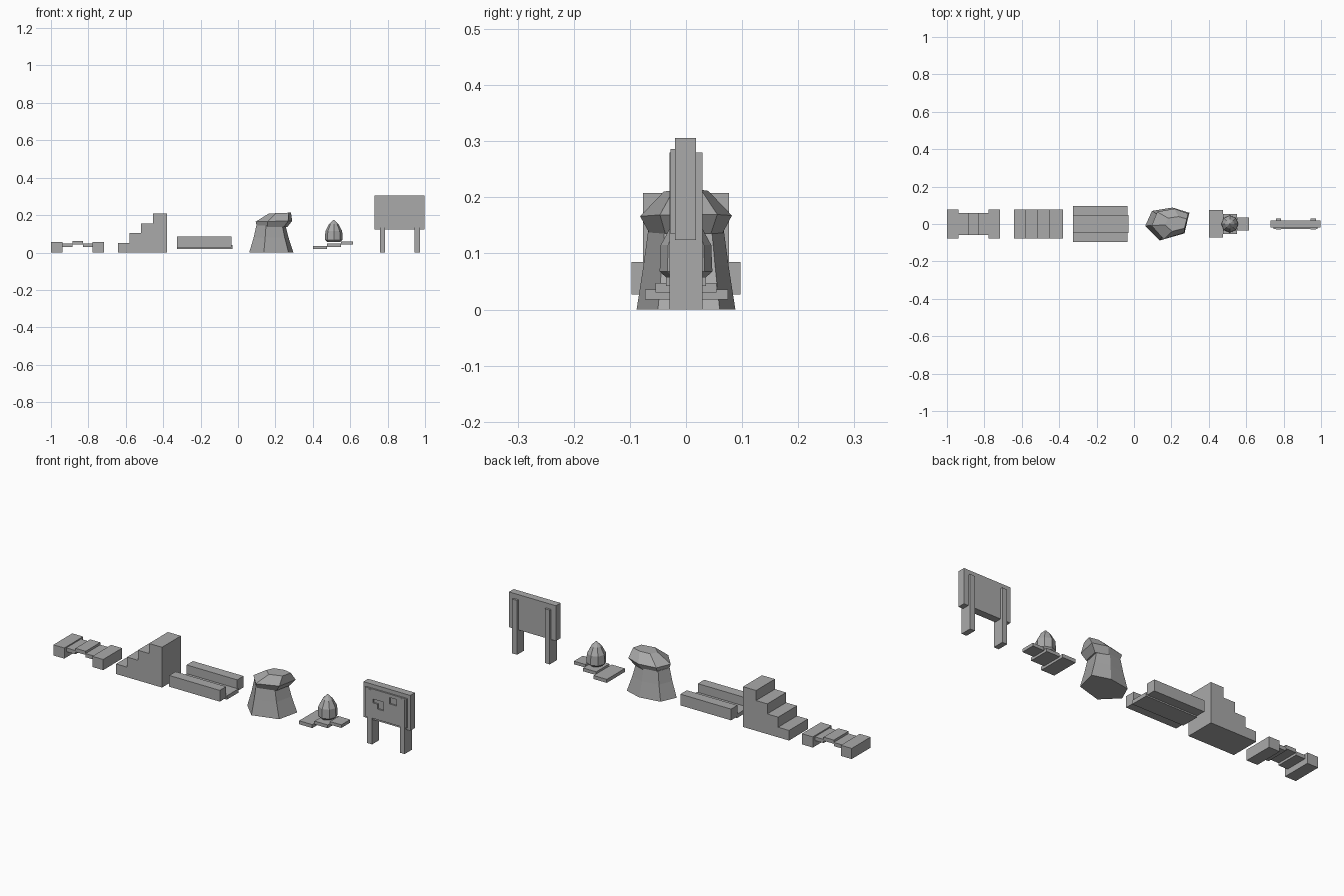
import bpy, bmesh, math
from mathutils import Vector

cube = bpy.data.objects.get("Cube")
if cube:
    bpy.data.objects.remove(cube, do_unlink=True)

stone = bpy.data.materials.new("stone_grey")
stone.use_nodes = True
GREY = (0.4, 0.4, 0.4, 1)
stone.diffuse_color = GREY
stone.node_tree.nodes["Principled BSDF"].inputs["Base Color"].default_value = GREY


def finish(name, bm):
    bmesh.ops.recalc_face_normals(bm, faces=bm.faces)
    mesh = bpy.data.meshes.new(name)
    bm.to_mesh(mesh)
    bm.free()
    mesh.materials.append(stone)
    obj = bpy.data.objects.new(name, mesh)
    bpy.context.collection.objects.link(obj)
    return obj


def box(name, x0, x1, y0, y1, z0, z1):
    bm = bmesh.new()
    bmesh.ops.create_cube(bm, size=1)
    for v in bm.verts:
        v.co = Vector((x0 + (v.co.x + .5) * (x1 - x0),
                       y0 + (v.co.y + .5) * (y1 - y0),
                       z0 + (v.co.z + .5) * (z1 - z0)))
    return finish(name, bm)


def loft(name, rings):
    """Skin a stack of rings with equal point counts and cap both ends."""
    bm = bmesh.new()
    loops = [[bm.verts.new(p) for p in ring] for ring in rings]
    n = len(loops[0])
    for a, b in zip(loops, loops[1:]):
        for i in range(n):
            j = (i + 1) % n
            bm.faces.new((a[i], a[j], b[j], b[i]))
    bm.faces.new(loops[0][::-1])
    bm.faces.new(loops[-1])
    return finish(name, bm)


# Small bridge: two end blocks and an arched run of planks
box("bridge_right_block", -1, -.938, -.077, .077, 0, .055)
box("bridge_left_block", -.778, -.716, -.077, .077, 0, .055)
box("bridge_right_plank", -.938, -.886, -.06, .06, .03, .049)
box("bridge_middle_plank", -.886, -.828, -.06, .06, .042, .061)
box("bridge_left_plank", -.828, -.778, -.06, .06, .03, .049)

# Solid staircase extruded from its stepped side profile
edges = [-.642, -.58, -.518, -.454, -.38]
profile = [(edges[0], 0)]
for i in range(4):
    z = .052 * (i + 1)
    profile += [(edges[i], z), (edges[i + 1], z)]
profile.append((edges[-1], 0))
loft("staircase", [[(x, y, z) for x, z in profile] for y in (-.077, .077)])

# Channel: floor between two side walls
box("channel_floor", -.325, -.03, -.048, .048, .02, .04)
for side, y0, y1 in (("front", -.097, -.045), ("back", .045, .097)):
    box(f"channel_{side}_wall", -.325, -.036, y0, y1, .027, .085)

# Faceted rock: flared stem and an overhanging tilted cap
outline = [(-.118, -.01), (-.082, .07), (.028, .088),
           (.118, .06), (.092, -.05), (-.04, -.088)]


def rock_ring(cx, sx, sy, z, tilt=0):
    return [(cx + x * sx, y * sy, z + tilt * x) for x, y in outline]


loft("rock_stem", [rock_ring(.178, 1, 1, 0), rock_ring(.177, .79, .86, .08),
                   rock_ring(.176, .66, .76, .145)])
loft("rock_cap", [rock_ring(.183, .68, .74, .136),
                  rock_ring(.192, .83, .93, .167, .02),
                  rock_ring(.224, .5, .45, .211, .02)])

# Rising stepping slabs with an eight-sided bud
box("low_slab", .4, .475, -.073, .075, .018, .036)
box("middle_slab", .475, .55, -.054, .054, .03, .047)
box("high_slab", .55, .615, -.036, .036, .042, .058)


def bud_ring(r, z):
    return [(.512 + r * math.cos(a), r * math.sin(a), z)
            for a in (math.tau * i / 8 for i in range(8))]


loft("bud", [bud_ring(.034, .056), bud_ring(.047, .068), bud_ring(.045, .115),
             bud_ring(.025, .152), bud_ring(.002, .175)])

# Sign: board on two posts
box("sign_board", .73, .998, -.02, .018, .124, .306)
for side, x in (("right", .758), ("left", .944)):
    box(f"sign_{side}_post", x, x + .028, -.029, .029, 0, .28)

# Thin front panel with a stepped opening and a square opening
xs = [.745, .79, .815, .85, .885, .925, .982]
zs = [.135, .19, .215, .235, .268, .286]
openings = {(1, 2), (2, 2), (2, 1), (4, 3)}
bm = bmesh.new()
grid = [[bm.verts.new((x, -.02, z)) for z in zs] for x in xs]
for i in range(len(xs) - 1):
    for j in range(len(zs) - 1):
        if (i, j) not in openings:
            bm.faces.new((grid[i][j], grid[i + 1][j], grid[i + 1][j + 1], grid[i][j + 1]))
out = bmesh.ops.extrude_face_region(bm, geom=bm.faces[:])
for v in out["geom"]:
    if isinstance(v, bmesh.types.BMVert):
        v.co.y -= .008
finish("sign_panel", bm)
